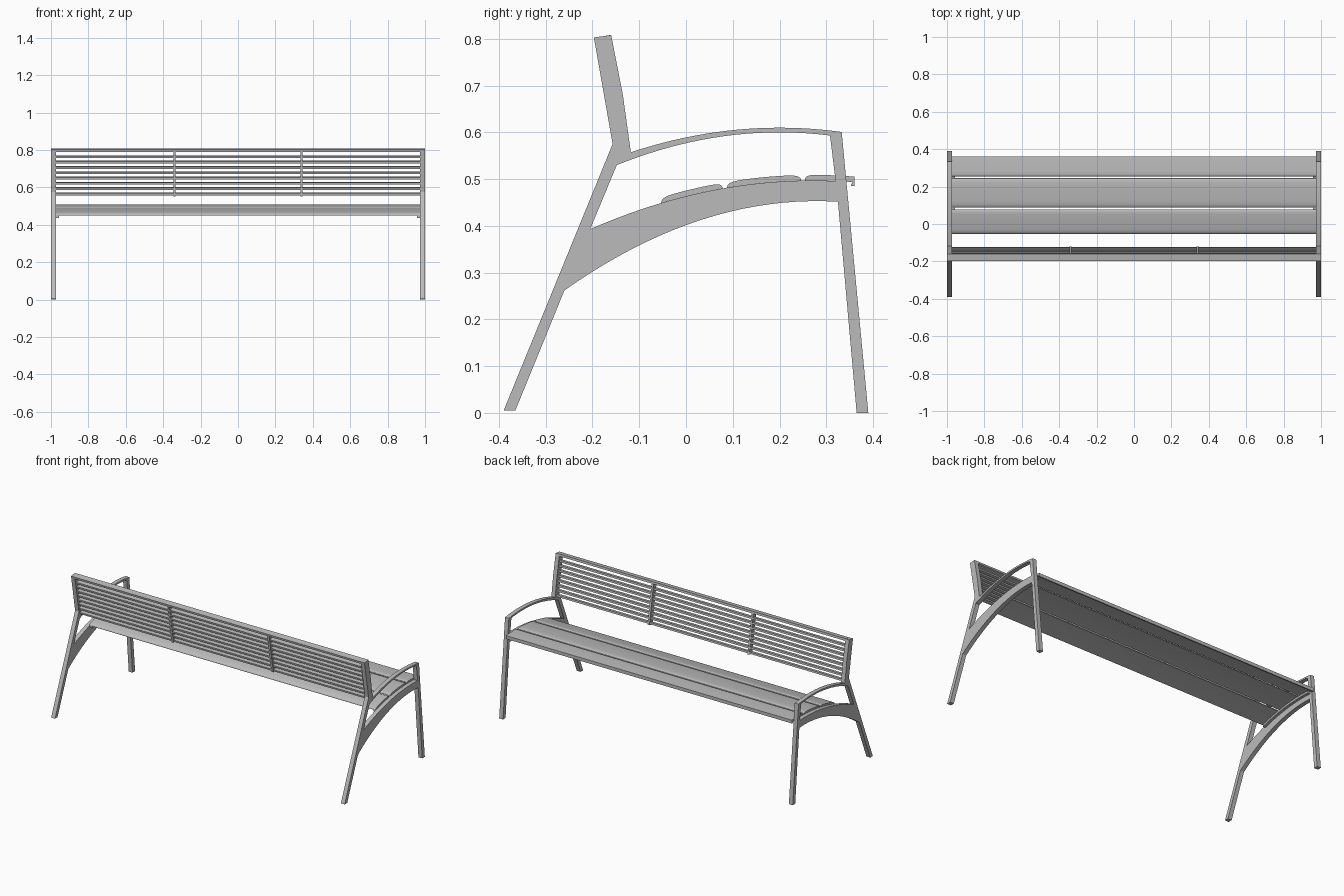
import bpy
import math

cube = bpy.data.objects.get("Cube")
if cube:
    bpy.data.objects.remove(cube, do_unlink=True)

GREY = (0.5, 0.5, 0.5, 1)
metal = bpy.data.materials.new("grey metal")
metal.use_nodes = True
metal.diffuse_color = GREY
metal.node_tree.nodes["Principled BSDF"].inputs["Base Color"].default_value = GREY


def extrude(name, outlines, x, half):
    """Fill (y, z) outlines, inner ones as holes, and extrude them along x."""
    curve = bpy.data.curves.new(name, "CURVE")
    curve.dimensions = "2D"
    curve.fill_mode = "BOTH"
    curve.extrude = half
    for points in outlines:
        spline = curve.splines.new("POLY")
        spline.points.add(len(points) - 1)
        for p, (y, z) in zip(spline.points, points):
            p.co = (y, z, 0, 1)
        spline.use_cyclic_u = True
    obj = bpy.data.objects.new(name, curve)
    bpy.context.collection.objects.link(obj)
    obj.location.x = x
    obj.rotation_euler = (math.pi / 2, 0, math.pi / 2)
    bpy.ops.object.select_all(action="DESELECT")
    obj.select_set(True)
    bpy.context.view_layer.objects.active = obj
    bpy.ops.object.convert(target="MESH")
    obj = bpy.context.object
    obj.data.materials.clear()
    obj.data.materials.append(metal)
    bpy.ops.object.shade_smooth_by_angle(angle=math.radians(25))
    return obj


def bow(start, end, peak_y, peak_z, k, steps=20):
    """Points along a shallow arch."""
    ys = [start + (end - start) * i / steps for i in range(steps + 1)]
    return [(y, peak_z - k * (y - peak_y) ** 2) for y in ys]


def seat_z(y):
    return 0.497 - 0.461 * (y - 0.27) ** 2


# Side frames: legs, back upright, armrest and seat beam in one plate
outer = [(-0.39, 0.005), (-0.157, 0.575), (-0.197, 0.803), (-0.16, 0.808), (-0.135, 0.68)]
outer += bow(-0.118, 0.333, 0.2, 0.61, 0.52)
outer += [(0.39, 0), (0.365, 0)]
outer += bow(0.325, -0.26, 0.28, 0.453, 0.655)
outer += [(-0.365, 0.005)]
opening = bow(-0.148, 0.308, 0.2, 0.6, 0.578) + bow(0.32, -0.205, 0.27, 0.497, 0.461)

for side, word in ((1, "left"), (-1, "right")):
    extrude(word + "_side_frame", [outer, opening], side * 0.987, 0.013)
    # Curved strip that carries the slat ends
    strip = bow(-0.05, 0.33, 0.27, 0.496, 0.461) + bow(0.33, -0.05, 0.27, 0.484, 0.461)
    extrude(word + "_seat_support", [strip], side * 0.966, 0.009)

# Seat slats with rounded edges
for name, y0, y1 in (("rear", -0.053, 0.078), ("middle", 0.088, 0.246), ("front", 0.254, 0.36)):
    top, bottom = [], []
    for i in range(17):
        u = -math.cos(math.pi * i / 16)
        y = (y0 + y1) / 2 + u * (y1 - y0) / 2
        crown = 0.002 + 0.01 * math.sqrt(max(0, 1 - u ** 8))
        if name == "front" and u > 0:
            crown = 0.012
        top.append((y, seat_z(y) + crown))
        bottom.append((y, seat_z(y)))
    if name == "front":
        bottom[-1] = (y1, 0.485)
        bottom[-2:-2] = [(y1 - 0.008, 0.485)]
        bottom[-2] = (y1 - 0.004, 0.485)
    extrude(name + "_seat_slat", [top + bottom[::-1]], 0, 0.975)


def back_box(z, near, far, height):
    """Outline square to the sloping back, from near to far in depth."""
    y = -0.157 - 0.175 * (z - 0.575)
    a = math.radians(9.5)
    corners = ((near, -height / 2), (far, -height / 2), (far, height / 2), (near, height / 2))
    return [(y + d * math.cos(a) - h * math.sin(a), z + d * math.sin(a) + h * math.cos(a))
            for d, h in corners]


# Back rest: top bar, thin rails and two upright dividers
extrude("back_top_bar", [back_box(0.796, 0.0, 0.037, 0.013)], 0, 0.976)
for i in range(8):
    extrude("back_rail_%d" % (i + 1), [back_box(0.562 + 0.0283 * i, 0.006, 0.03, 0.011)], 0, 0.976)
for x, word in ((0.34, "left"), (-0.34, "right")):
    extrude(word + "_back_divider", [back_box(0.672, 0.003, 0.033, 0.245)], x, 0.006)
